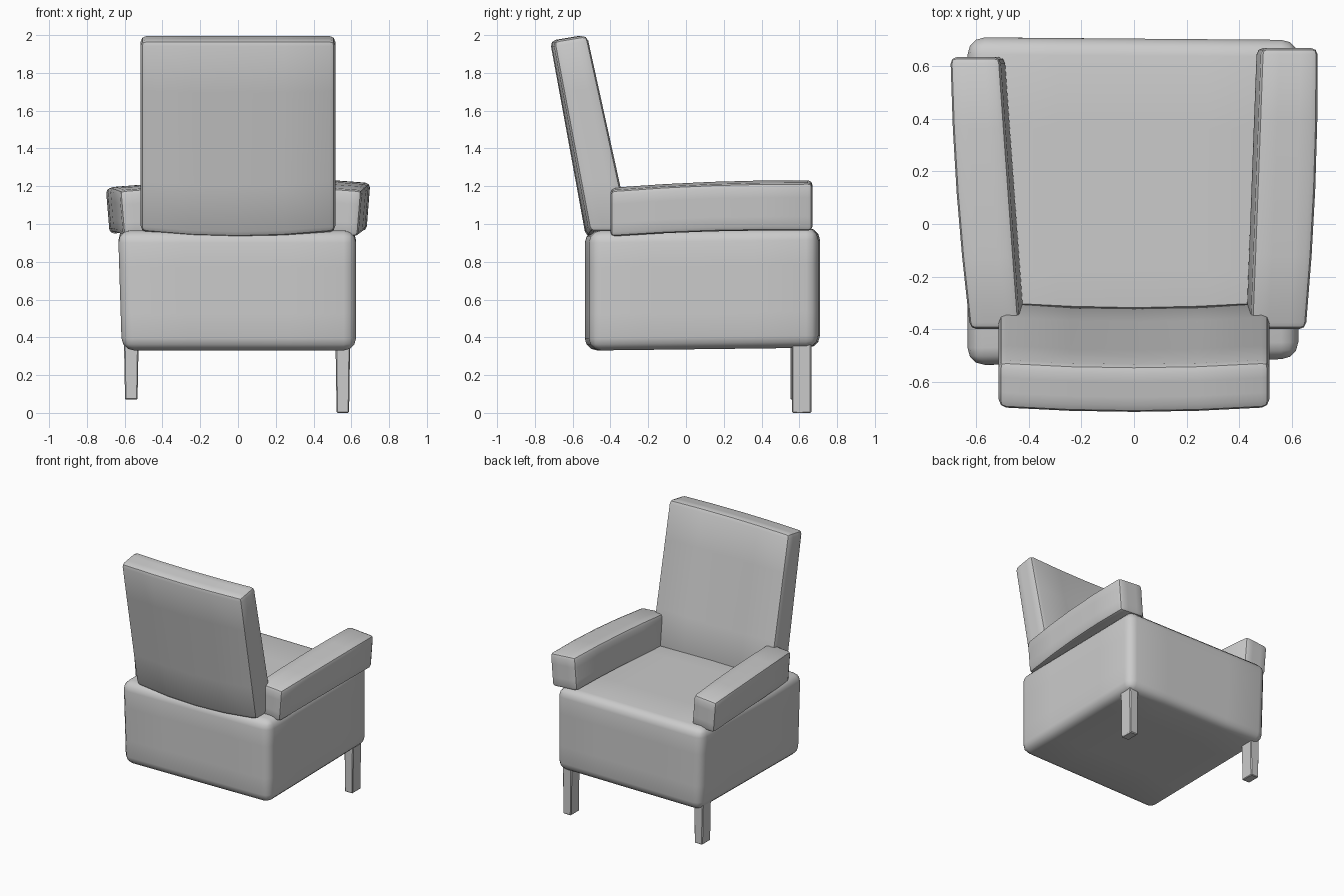
import bpy, bmesh
from mathutils import Vector

if "Cube" in bpy.data.objects:
    bpy.data.objects.remove(bpy.data.objects["Cube"])


def block(name, warp, size, bevel, cuts=4, segments=3):
    """Rounded box sliced along each axis, then warped from (-1..1) coordinates."""
    bm = bmesh.new()
    bmesh.ops.create_cube(bm, size=1)
    bmesh.ops.scale(bm, vec=size, verts=bm.verts)
    bmesh.ops.bevel(bm, geom=bm.edges[:], offset=bevel, segments=segments,
                    profile=0.5, affect='EDGES')
    for axis in range(3):
        normal = Vector([float(i == axis) for i in range(3)])
        for k in range(1, cuts):
            inner = size[axis] - 2.2 * bevel
            bmesh.ops.bisect_plane(bm, geom=bm.verts[:] + bm.edges[:] + bm.faces[:],
                                   plane_co=normal * inner * (k / cuts - 0.5),
                                   plane_no=normal)
    for v in bm.verts:
        v.co = warp(*(2 * v.co[i] / size[i] for i in range(3)))
    bmesh.ops.recalc_face_normals(bm, faces=bm.faces)
    mesh = bpy.data.meshes.new(name)
    bm.to_mesh(mesh)
    bm.free()
    obj = bpy.data.objects.new(name, mesh)
    bpy.context.collection.objects.link(obj)
    bpy.context.view_layer.objects.active = obj
    obj.select_set(True)
    bpy.ops.object.shade_smooth_by_angle(angle=0.6)
    obj.select_set(False)
    return obj


def mix(a, b, t):
    return a + (b - a) * (t + 1) / 2


# Upholstered seat body
def seat_warp(u, v, w):
    x = 0.625 * u - (0.01 * w if u < 0 else 0)
    y = mix(-0.525 + 0.012 * u, 0.705 - 0.005 * u, v)
    return Vector((x, y, mix(mix(0.33, 0.345, v), mix(0.965, 0.98, v), w)))


block("seat", seat_warp, (1.25, 1.24, 0.64), 0.065)


# Leaning, slightly bowed backrest
def back_warp(u, v, w):
    y = mix(mix(-0.53, -0.72, w), mix(-0.31, -0.54, w), v)
    z = mix(0.93 + 0.03 * u * u, mix(1.97, 2.0, v), w)
    return Vector((0.515 * u, y + 0.018 * u * u, z))


back = block("backrest", back_warp, (1.03, 0.18, 1.05), 0.03, segments=2)


# Armrests: tapered toward the back, bowed outward and upward
def arm_warp(side, end_y, rear, front, rise):
    def warp(u, v, w):
        bow = 1 - v * v
        outer = mix(rear[1], front[1], v) + 0.014 * bow + 0.010 * w
        inner = mix(rear[0], front[0], v) + 0.010 * w
        x = side * mix(inner, outer, u)
        y = mix(-0.40, end_y, v)
        z = mix(mix(0.94, 0.955 + rise / 2, v),
                mix(1.185, 1.195 + rise, v), w) + 0.012 * bow - 0.008 * u
        return Vector((x, y, z))
    return warp


block("right_armrest", arm_warp(1, 0.67, (0.435, 0.645), (0.475, 0.69), 0.03),
      (0.21, 1.06, 0.26), 0.025, segments=2)
block("left_armrest", arm_warp(-1, 0.635, (0.425, 0.615), (0.50, 0.69), 0.0),
      (0.2, 1.03, 0.25), 0.025, segments=2)

# Two legs at the seat's open edge
for name, x, y, z in (("right_leg", 0.555, 0.612, 0.0), ("left_leg", -0.565, 0.605, 0.07)):
    block(name, lambda u, v, w: Vector((x + (0.036 + 0.003 * w) * u,
                                        y + 0.052 * v, mix(z, 0.38, w))),
          (0.075, 0.1, 0.38), 0.006, cuts=1, segments=1)
